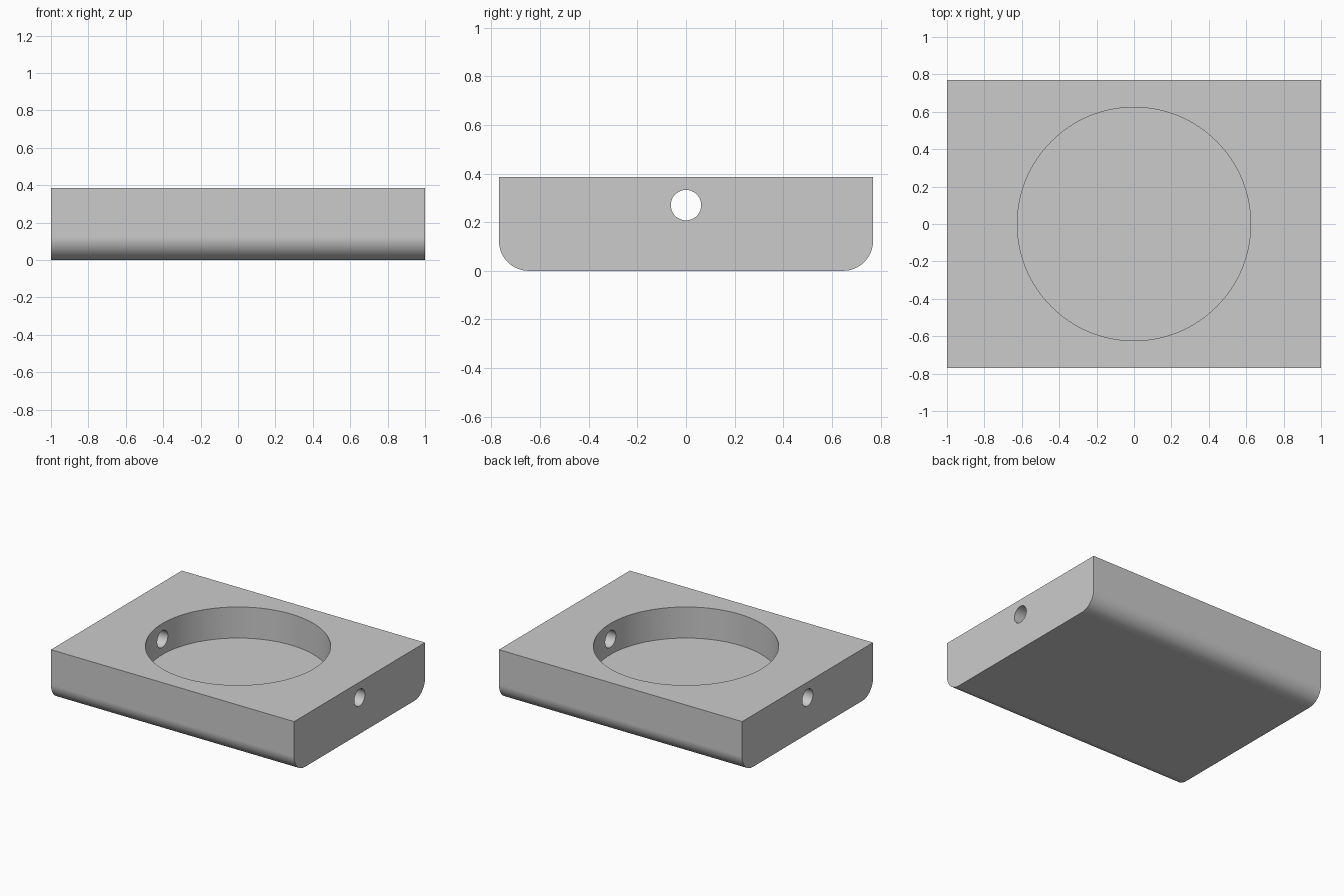
import bpy, bmesh, math

cube = bpy.data.objects.get("Cube")
if cube:
    bpy.data.objects.remove(cube, do_unlink=True)

HALF_X, HALF_Y, HEIGHT = 1.0, 0.769, 0.385
FILLET = 0.123
POCKET_RADIUS, POCKET_FLOOR = 0.624, 0.154
HOLE_RADIUS, HOLE_Z = 0.0625, 0.27

grey = bpy.data.materials.new("plain_grey")
grey.use_nodes = True
colour = (0.6, 0.6, 0.6, 1)
grey.diffuse_color = colour
grey.node_tree.nodes["Principled BSDF"].inputs["Base Color"].default_value = colour


def make_block():
    """Extrude the end profile, with rounded lower edges, along x."""
    steps = 16
    right = [(HALF_Y, HEIGHT)]
    for i in range(steps + 1):
        a = math.pi / 2 * i / steps
        right.append((HALF_Y - FILLET + FILLET * math.cos(a),
                      FILLET - FILLET * math.sin(a)))
    profile = right + [(-y, z) for y, z in reversed(right)]
    bm = bmesh.new()
    end = bm.faces.new([bm.verts.new((-HALF_X, y, z)) for y, z in profile])
    out = bmesh.ops.extrude_face_region(bm, geom=[end])
    moved = [v for v in out["geom"] if isinstance(v, bmesh.types.BMVert)]
    bmesh.ops.translate(bm, verts=moved, vec=(2 * HALF_X, 0, 0))
    bmesh.ops.recalc_face_normals(bm, faces=bm.faces)
    mesh = bpy.data.meshes.new("block")
    bm.to_mesh(mesh)
    bm.free()
    mesh.materials.append(grey)
    obj = bpy.data.objects.new("block", mesh)
    bpy.context.collection.objects.link(obj)
    return obj


def cut_cylinder(target, name, sides, radius, depth, location, rotation=(0, 0, 0)):
    """Subtract a cylinder from the target."""
    bpy.ops.mesh.primitive_cylinder_add(vertices=sides, radius=radius, depth=depth,
                                        location=location, rotation=rotation)
    cutter = bpy.context.object
    cutter.name = name
    cutter.hide_render = True
    cutter.data.materials.append(grey)
    mod = target.modifiers.new(name, 'BOOLEAN')
    mod.operation = 'DIFFERENCE'
    mod.solver = 'EXACT'
    mod.object = cutter
    bpy.context.view_layer.objects.active = target
    bpy.ops.object.modifier_apply(modifier=name)
    bpy.data.objects.remove(cutter, do_unlink=True)


block = make_block()

# Round pocket in the top
cut_cylinder(block, "pocket_cutter", 128, POCKET_RADIUS, 1,
             (0, 0, POCKET_FLOOR + 0.5))
# Cross hole through both ends
cut_cylinder(block, "hole_cutter", 48, HOLE_RADIUS, 3,
             (0, 0, HOLE_Z), (0, math.pi / 2, 0))

# Smooth curved walls, crisp edges
bpy.ops.object.select_all(action='DESELECT')
block.select_set(True)
bpy.context.view_layer.objects.active = block
bpy.ops.object.shade_smooth_by_angle(angle=math.radians(30))
weighted = block.modifiers.new("even_shading", 'WEIGHTED_NORMAL')
weighted.keep_sharp = True
